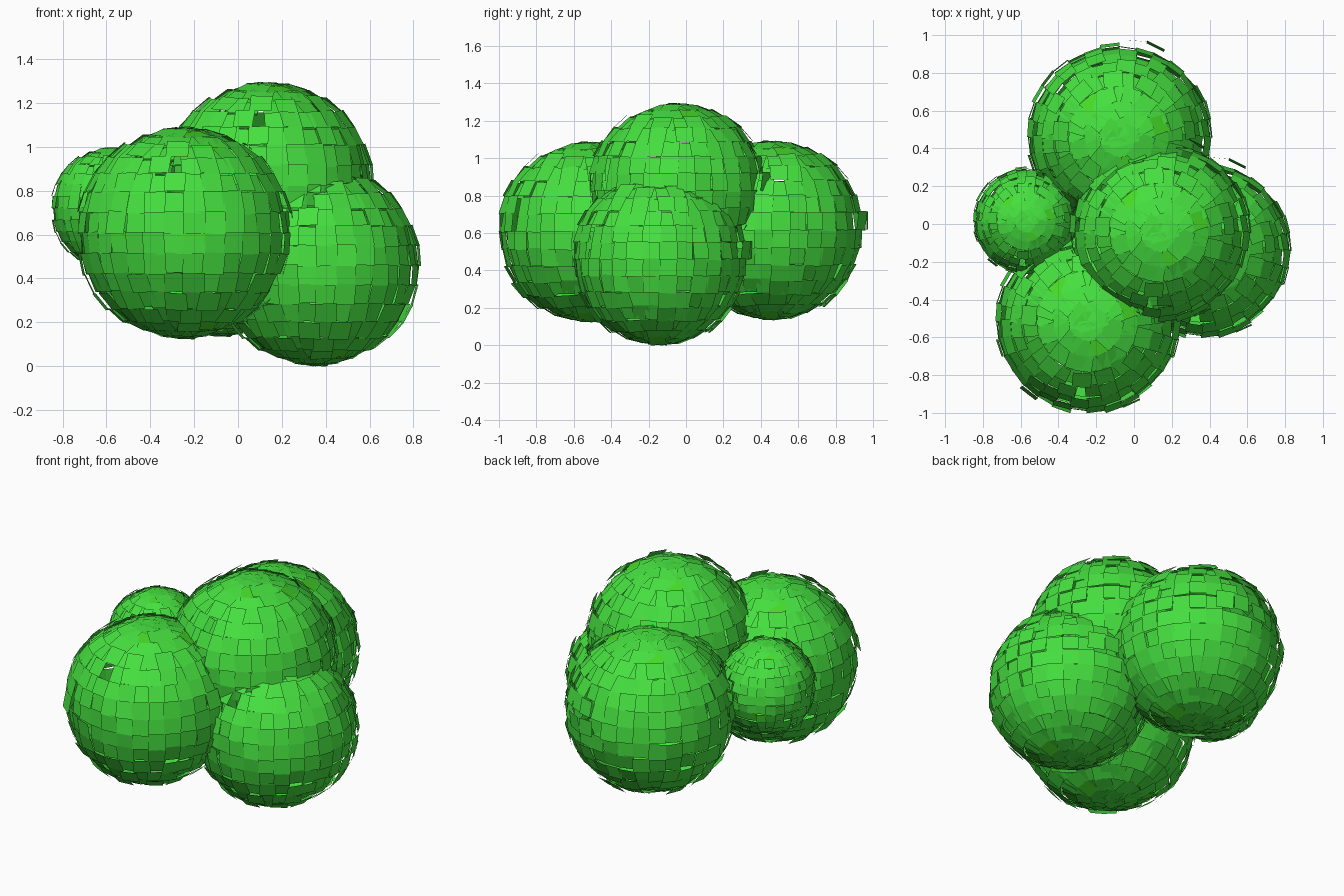
import bpy, bmesh, math, random
from mathutils import Vector, Matrix

if "Cube" in bpy.data.objects:
    bpy.data.objects.remove(bpy.data.objects["Cube"])

random.seed(11)
SEG, RINGS = 32, 16
CELL = math.pi / RINGS


def material(name, color):
    mat = bpy.data.materials.new(name)
    mat.diffuse_color = color
    mat.use_nodes = True
    mat.node_tree.nodes["Principled BSDF"].inputs["Base Color"].default_value = mat.diffuse_color
    return mat


def add_card(bm, az, lat, radius, size, tilt, spin, mat_index):
    """One flat leaf card, facing outward from the ball centre."""
    n = Vector((math.cos(lat) * math.cos(az), math.cos(lat) * math.sin(az), math.sin(lat)))
    u = Vector((-math.sin(az), math.cos(az), 0))
    v = n.cross(u)
    frame = Matrix((u, v, n)).transposed()
    jitter = (Matrix.Rotation(random.uniform(-tilt, tilt), 3, 'X')
              @ Matrix.Rotation(random.uniform(-tilt, tilt), 3, 'Y')
              @ Matrix.Rotation(random.uniform(-spin, spin), 3, 'Z'))
    h = size / 2
    verts = [bm.verts.new(n * radius + frame @ (jitter @ Vector((a * h, b * h, 0))))
             for a, b in ((-1, -1), (1, -1), (1, 1), (-1, 1))]
    bm.faces.new(verts).material_index = mat_index


def leaf_ball_mesh():
    """Hollow unit ball made of rows of overlapping leaf cards."""
    bm = bmesh.new()
    for r in range(RINGS):
        lat = -math.pi / 2 + (r + 0.5) * CELL
        near_pole = abs(lat) > 1.0
        for s in range(SEG):
            az = (s + 0.5) * CELL
            # one card is missing high on the front
            if r == 11 and s == 23:
                continue
            radius = random.uniform(0.955, 0.995) if near_pole else random.uniform(0.96, 1.03)
            # two cards have come loose at the back
            loose = r == 8 and s in (6, 7)
            if loose:
                az, radius = az - 0.09, 1.09
            # a few lighter cards peep out near the poles
            under = near_pole and random.random() < 0.06
            add_card(bm, az, lat, radius, CELL * random.uniform(1.0, 1.12),
                     math.radians(14 if loose else 5), math.radians(3), int(under))
    mesh = bpy.data.meshes.new("leaf_ball")
    bm.to_mesh(mesh)
    bm.free()
    mesh.materials.append(material("leaf_green", (0.06, 0.74, 0.05, 1)))
    mesh.materials.append(material("leaf_light_green", (0.06, 0.70, 0.02, 1)))
    return mesh


# Five leaf clumps sharing one mesh: centre and radius
clumps = {
    "front_leaf_clump": ((-0.245, -0.515, 0.607), 0.481),
    "top_leaf_clump": ((0.135, -0.045, 0.825), 0.469),
    "right_leaf_clump": ((0.36, -0.14, 0.46), 0.458),
    "back_leaf_clump": ((-0.08, 0.46, 0.615), 0.478),
    "left_small_leaf_clump": ((-0.57, 0.015, 0.72), 0.277),
}
ball = leaf_ball_mesh()
for name, (centre, radius) in clumps.items():
    ob = bpy.data.objects.new(name, ball)
    ob.location = centre
    ob.scale = (radius,) * 3
    bpy.context.collection.objects.link(ob)
